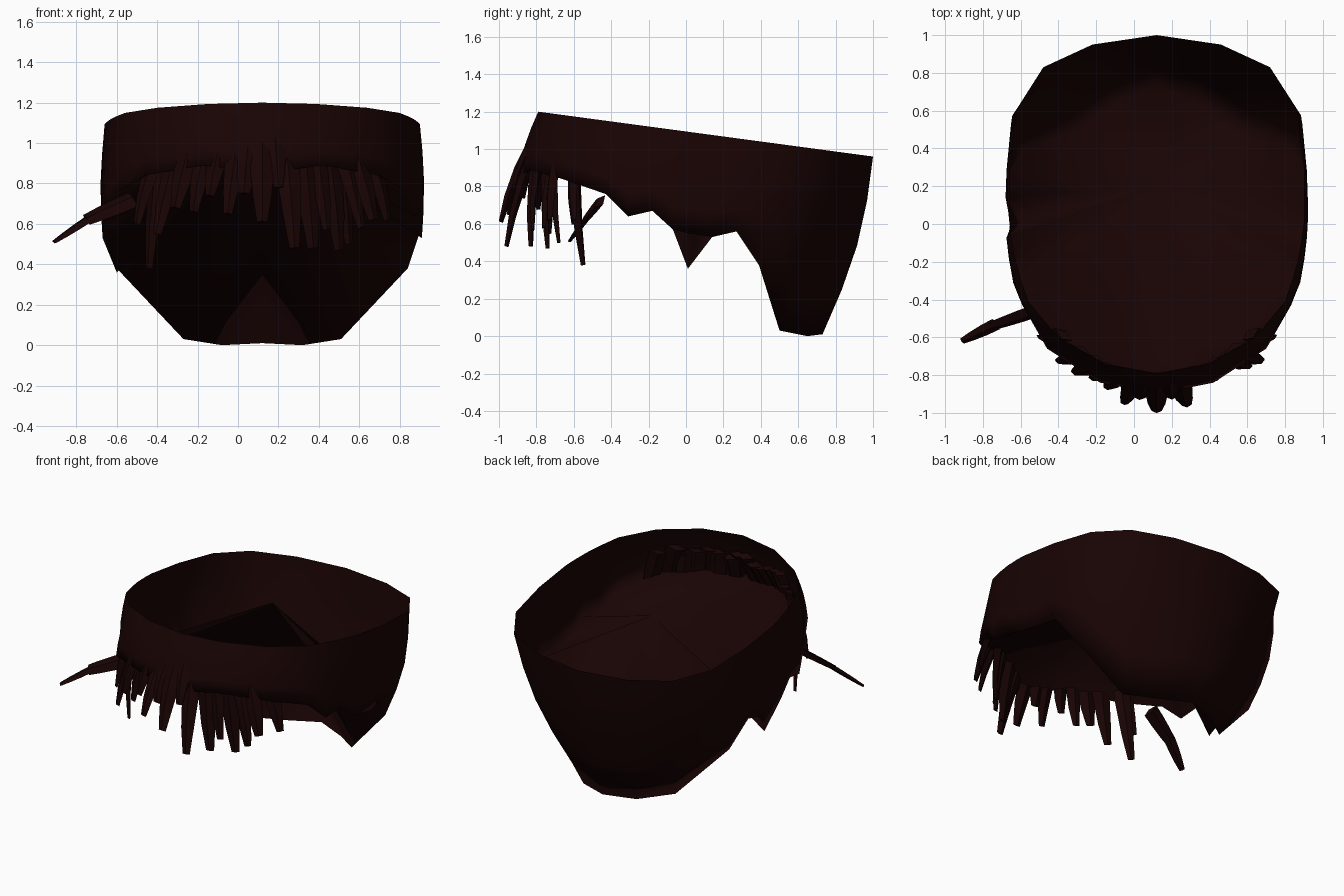
import bpy, bmesh, math, random
from mathutils import Vector

random.seed(4)
if "Cube" in bpy.data.objects:
    bpy.data.objects.remove(bpy.data.objects["Cube"])

hair = bpy.data.materials.new("dark_brown_hair")
hair.use_nodes = True
hair.diffuse_color = (0.0095, 0.001, 0.001, 1)
hair.node_tree.nodes["Principled BSDF"].inputs["Base Color"].default_value = hair.diffuse_color

CX = 0.12  # middle of the hair band


def finish(bm, name, angle):
    bmesh.ops.recalc_face_normals(bm, faces=bm.faces)
    mesh = bpy.data.meshes.new(name)
    bm.to_mesh(mesh)
    bm.free()
    obj = bpy.data.objects.new(name, mesh)
    bpy.context.collection.objects.link(obj)
    mesh.materials.append(hair)
    bpy.ops.object.select_all(action="DESELECT")
    obj.select_set(True)
    bpy.context.view_layer.objects.active = obj
    bpy.ops.object.shade_smooth_by_angle(angle=math.radians(angle))


def rim_z(y):
    return 1.2 - 0.134 * (y + 0.79)


def bridge(bm, a, b):
    for i in range(len(a)):
        j = (i + 1) % len(a)
        bm.faces.new((a[i], a[j], b[j], b[i]))


# Half outline from back to front: rim x, y and hem x, y, z
half = [
    (0, 1.0, 0, 0.73, 0.01), (0.34, 0.95, 0.2, 0.65, 0.0),
    (0.6, 0.83, 0.39, 0.5, 0.03), (0.74, 0.61, 0.72, 0.39, 0.38),
    (0.78, 0.3, 0.78, 0.27, 0.56), (0.78, 0.14, 0.79, 0.14, 0.53),
    (0.78, 0.01, 0.79, 0.01, 0.55), (0.77, -0.07, 0.79, -0.07, 0.57),
    (0.75, -0.18, 0.78, -0.18, 0.67), (0.72, -0.29, 0.76, -0.31, 0.64),
    (0.68, -0.41, 0.71, -0.43, 0.76), (0.52, -0.6, 0.58, -0.66, 0.84),
    (0.27, -0.74, 0.3, -0.84, 0.89), (0, -0.79, 0, -0.9, 0.85),
]
columns = half + [(-a, b, -c, d, e) for a, b, c, d, e in half[-2:0:-1]]
columns[-6] = (-0.78, 0.01, -0.72, 0.01, 0.36)  # pointed lock by the right ear


def shell_point(col, t):
    rx, ry, hx, hy, hz = col
    rim = Vector((CX + rx, ry, rim_z(ry)))
    hem = Vector((CX + hx, hy, hz))
    out = Vector((rx, ry - 0.1, 0)).normalized()
    bulge = 0.05 if ry > 0.5 else 0.015
    return rim.lerp(hem, t) + out * bulge * math.sin(math.pi * t)


# Outer band, turning under at the hem into a fan that rises to an inner peak
bm = bmesh.new()
rings = [[bm.verts.new(shell_point(c, t)) for c in columns] for t in (0, 0.25, 0.5, 0.75, 1)]
for a, b in zip(rings, rings[1:]):
    bridge(bm, a, b)
hem = rings[-1]
peak = bm.verts.new((CX, 0.2, 1.03))
for i in range(len(hem)):
    bm.faces.new((hem[i], hem[(i + 1) % len(hem)], peak))
finish(bm, "hair_band_and_crown", 180)


def strand(name, root, tip, width, bend=0.02, end=0.4):
    """Tapered flat lock from root to tip, bowed outward."""
    root, tip = Vector(root), Vector(tip)
    out = Vector((root.x - CX, root.y - 0.1, 0)).normalized()
    axis = (tip - root).normalized()
    side = axis.cross(out).normalized()
    depth = side.cross(axis)
    bm = bmesh.new()
    loops = []
    for t in (0, 0.35, 0.7, 1):
        p = root.lerp(tip, t) + out * bend * math.sin(math.pi * t)
        s = 1 + (end - 1) * t * t
        w, d = side * width * s, depth * width * 0.45 * s
        loops.append([bm.verts.new(p + q) for q in (w, d, -w, -d)])
    for a, b in zip(loops, loops[1:]):
        bridge(bm, a, b)
    bm.faces.new(loops[0])
    bm.faces.new(loops[-1])
    finish(bm, name, 35)


# Fringe locks: tip of each, growing from the band straight behind it
tips = [
    (-0.5, -0.6, 0.6), (-0.44, -0.55, 0.38), (-0.4, -0.73, 0.55), (-0.31, -0.79, 0.68),
    (-0.22, -0.82, 0.66), (-0.14, -0.87, 0.74), (-0.05, -0.95, 0.65), (0.03, -0.92, 0.75),
    (0.12, -0.99, 0.61), (0.2, -0.92, 0.78), (0.28, -0.96, 0.48), (0.37, -0.83, 0.48),
    (0.44, -0.82, 0.57), (0.5, -0.74, 0.47), (0.55, -0.68, 0.5), (0.61, -0.76, 0.58),
    (0.67, -0.73, 0.62), (0.74, -0.6, 0.62),
]
for i, tip in enumerate(tips):
    a = math.atan2(tip[0] - CX, 0.1 - tip[1])
    root = (CX + 0.75 * math.sin(a), 0.1 - 0.91 * math.cos(a), random.uniform(1.0, 1.06))
    strand(f"fringe_lock_{i + 1}", root, tip, random.uniform(0.05, 0.07))

# Stray lock sticking out at the right temple
strand("stray_lock_base", (-0.52, -0.46, 0.72), (-0.75, -0.54, 0.62), 0.05, 0, 0.7)
strand("stray_lock_tip", (-0.73, -0.53, 0.63), (-0.91, -0.62, 0.51), 0.035, 0, 0.5)
